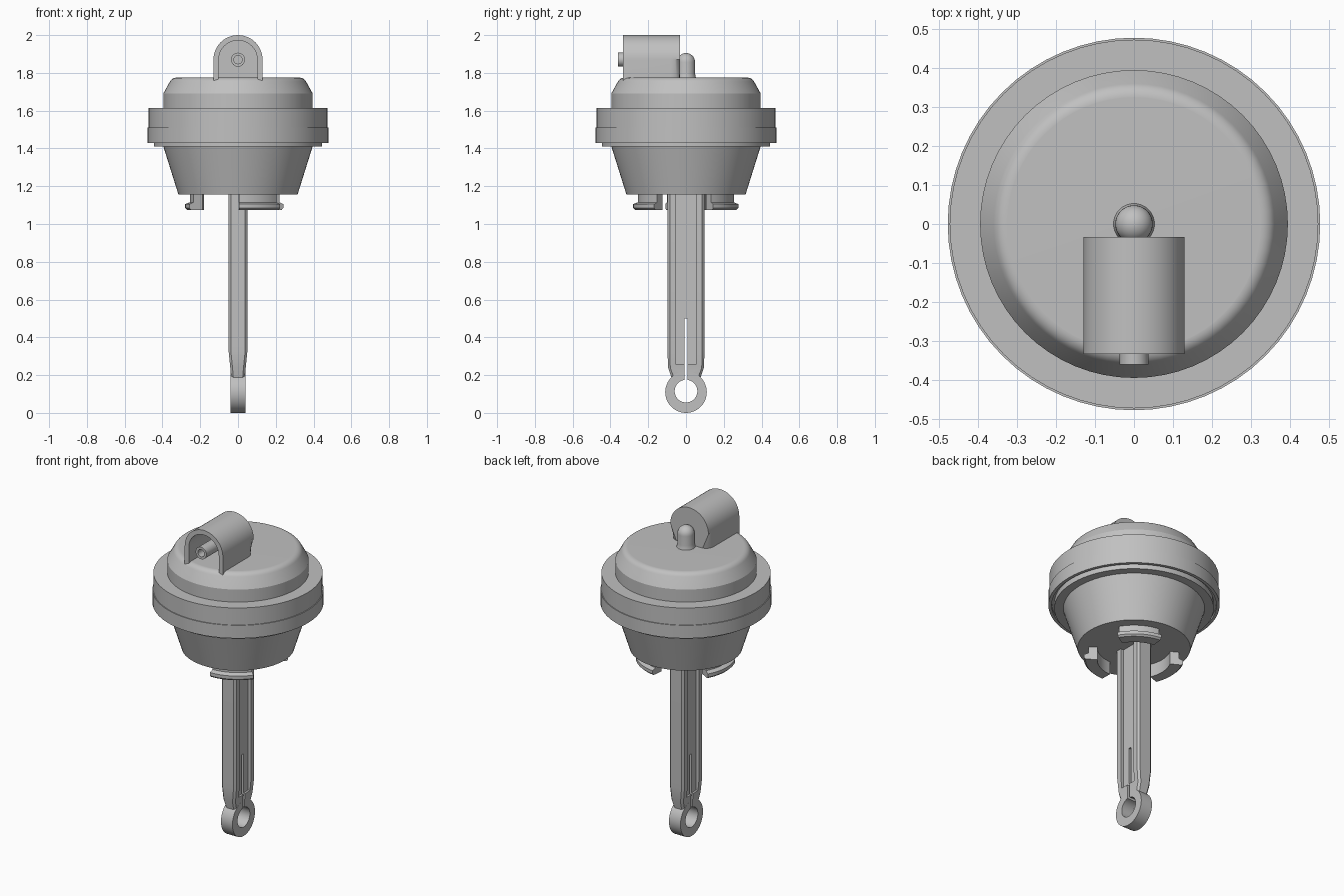
import bpy, bmesh, math
from mathutils import Matrix, Vector

cube = bpy.data.objects.get("Cube")
if cube:
    bpy.data.objects.remove(cube, do_unlink=True)

GREY = (0.53, 0.53, 0.53, 1)
mat = bpy.data.materials.new("light_grey_plastic")
mat.use_nodes = True
mat.diffuse_color = GREY
bsdf = next(n for n in mat.node_tree.nodes if n.type == 'BSDF_PRINCIPLED')
bsdf.inputs["Base Color"].default_value = GREY


def finish(name, bm):
    bmesh.ops.remove_doubles(bm, verts=bm.verts, dist=1e-5)
    bmesh.ops.recalc_face_normals(bm, faces=bm.faces)
    mesh = bpy.data.meshes.new(name)
    bm.to_mesh(mesh)
    bm.free()
    mesh.materials.append(mat)
    ob = bpy.data.objects.new(name, mesh)
    bpy.context.collection.objects.link(ob)
    return ob


def smooth(ob):
    bpy.ops.object.select_all(action='DESELECT')
    ob.select_set(True)
    bpy.context.view_layer.objects.active = ob
    bpy.ops.object.shade_smooth_by_angle(angle=math.radians(25))


def loft(bm, rings, closed=True, caps=True):
    """Skin a list of equal-length point rings."""
    rows = [[bm.verts.new(p) for p in r] for r in rings]
    n = len(rows[0])
    for a, b in zip(rows, rows[1:]):
        for i in range(n if closed else n - 1):
            j = (i + 1) % n
            bm.faces.new((a[i], a[j], b[j], b[i]))
    if caps:
        bm.faces.new(rows[0])
        bm.faces.new(rows[-1])


def lathe(name, profile, start=0, sweep=360, steps=64, closed=False, matrix=None):
    """Turn an (r, z) profile about z; part sweeps get end caps."""
    bm = bmesh.new()
    rings = []
    for k in range(steps + 1):
        a = math.radians(start + sweep * k / steps)
        rings.append([(r * math.cos(a), r * math.sin(a), z) for r, z in profile])
    loft(bm, rings, closed, caps=sweep < 360)
    bmesh.ops.dissolve_degenerate(bm, dist=1e-5, edges=bm.edges)
    if matrix:
        bm.transform(matrix)
    return finish(name, bm)


def prism(name, pts, y0, y1, back_round=0):
    """Extrude an (x, z) outline along y, optionally rounding its rear edge."""
    bm = bmesh.new()
    loft(bm, [[(x, y, z) for x, z in pts] for y in (y0, y1)])
    if back_round:
        low = min(z for x, z in pts)
        edges = [e for e in bm.edges
                 if all(abs(v.co.y - y1) < 1e-5 for v in e.verts)
                 and max(v.co.z for v in e.verts) > low + 1e-4]
        bmesh.ops.bevel(bm, geom=edges, offset=back_round, segments=6,
                        profile=0.5, affect='EDGES')
    return finish(name, bm)


def box(name, size, centre):
    bm = bmesh.new()
    bmesh.ops.create_cube(bm, size=1)
    bm.transform(Matrix.Translation(centre) @ Matrix.Diagonal((*size, 1)))
    return finish(name, bm)


def cylinder_x(name, radius, depth, z):
    bm = bmesh.new()
    bmesh.ops.create_cone(bm, cap_ends=True, segments=48, radius1=radius,
                          radius2=radius, depth=depth)
    bm.transform(Matrix.Translation((0, 0, z)) @ Matrix.Rotation(math.pi / 2, 4, 'Y'))
    return finish(name, bm)


def boolean(ob, tool, operation):
    mod = ob.modifiers.new(operation, 'BOOLEAN')
    mod.operation, mod.solver, mod.object = operation, 'EXACT', tool
    bpy.context.view_layer.objects.active = ob
    bpy.context.view_layer.update()
    bpy.ops.object.modifier_apply(modifier=mod.name)
    bpy.data.objects.remove(tool, do_unlink=True)


def arch(radius, centre_z, low):
    arc = [(radius * math.cos(math.pi * k / 24), centre_z + radius * math.sin(math.pi * k / 24))
           for k in range(25)]
    return [(radius, low)] + arc + [(-radius, low)]


# Diaphragm body: tapered cup, stepped rim and rounded lid
shoulder = [(0.325 + 0.04 * math.cos(math.radians(a)), 1.735 + 0.04 * math.sin(math.radians(a)))
            for a in range(28, 91, 10)]
smooth(lathe("body", [(0, 1.155), (0.315, 1.155), (0.395, 1.41), (0.445, 1.41),
                      (0.445, 1.445), (0.46, 1.445), (0.46, 1.43), (0.478, 1.43),
                      (0.478, 1.51), (0.473, 1.51), (0.473, 1.615), (0.395, 1.615),
                      (0.395, 1.692)] + shoulder + [(0.325, 1.775), (0, 1.775)]))

# Small domed nipple on the lid
dome = [(0.048 * math.cos(math.pi * k / 16), 1.857 + 0.048 * math.sin(math.pi * k / 16))
        for k in range(9)]
smooth(lathe("lid_nipple", [(0.054, 1.77), (0.05, 1.785), (0.048, 1.8)] + dome, steps=32))

# Arched connector hood with an open front
hood = prism("connector_hood", arch(0.13, 1.87, 1.75), -0.333, -0.033, 0.05)
boolean(hood, prism("hood_cutter", arch(0.102, 1.87, 1.7), -0.4, -0.1), 'DIFFERENCE')
smooth(hood)

# Hollow port inside the hood
forward = Matrix.Translation((0, -0.09, 1.87)) @ Matrix.Rotation(math.pi / 2, 4, 'X')
smooth(lathe("connector_port", [(0.037, 0), (0.037, 0.27), (0.022, 0.27), (0.022, 0.12),
                                (0, 0.12)], steps=32, matrix=forward))

# Three hooked clips below the cup
for i in range(3):
    smooth(lathe(f"bottom_clip_{i + 1}",
                 [(0.205, 1.16), (0.255, 1.16), (0.255, 1.115), (0.28, 1.105),
                  (0.28, 1.085), (0.27, 1.075), (0.205, 1.075)],
                 start=-63 + 120 * i - 26, sweep=52, steps=10, closed=True))

# Actuator rod: chamfered bar narrowing toward the eye
sections = []
for z, hx, hy in [(1.17, 0.05, 0.098), (0.33, 0.05, 0.098), (0.24, 0.041, 0.095),
                  (0.19, 0.037, 0.078), (0.14, 0.037, 0.075)]:
    c = 0.012
    sections.append([(hx, hy - c, z), (hx - c, hy, z), (c - hx, hy, z), (-hx, hy - c, z),
                     (-hx, c - hy, z), (c - hx, -hy, z), (hx - c, -hy, z), (hx, c - hy, z)])
bm = bmesh.new()
loft(bm, sections)
rod = finish("actuator_rod", bm)
for side in (-1, 1):
    boolean(rod, box("channel_cutter", (0.04, 0.11, 1.2), (side * 0.05, 0, 0.86)), 'DIFFERENCE')
boolean(rod, cylinder_x("rod_eye", 0.11, 0.078, 0.11), 'UNION')
boolean(rod, box("slot_cutter", (0.3, 0.018, 0.37), (0, 0, 0.315)), 'DIFFERENCE')
boolean(rod, cylinder_x("eye_cutter", 0.06, 0.3, 0.115), 'DIFFERENCE')
smooth(rod)
